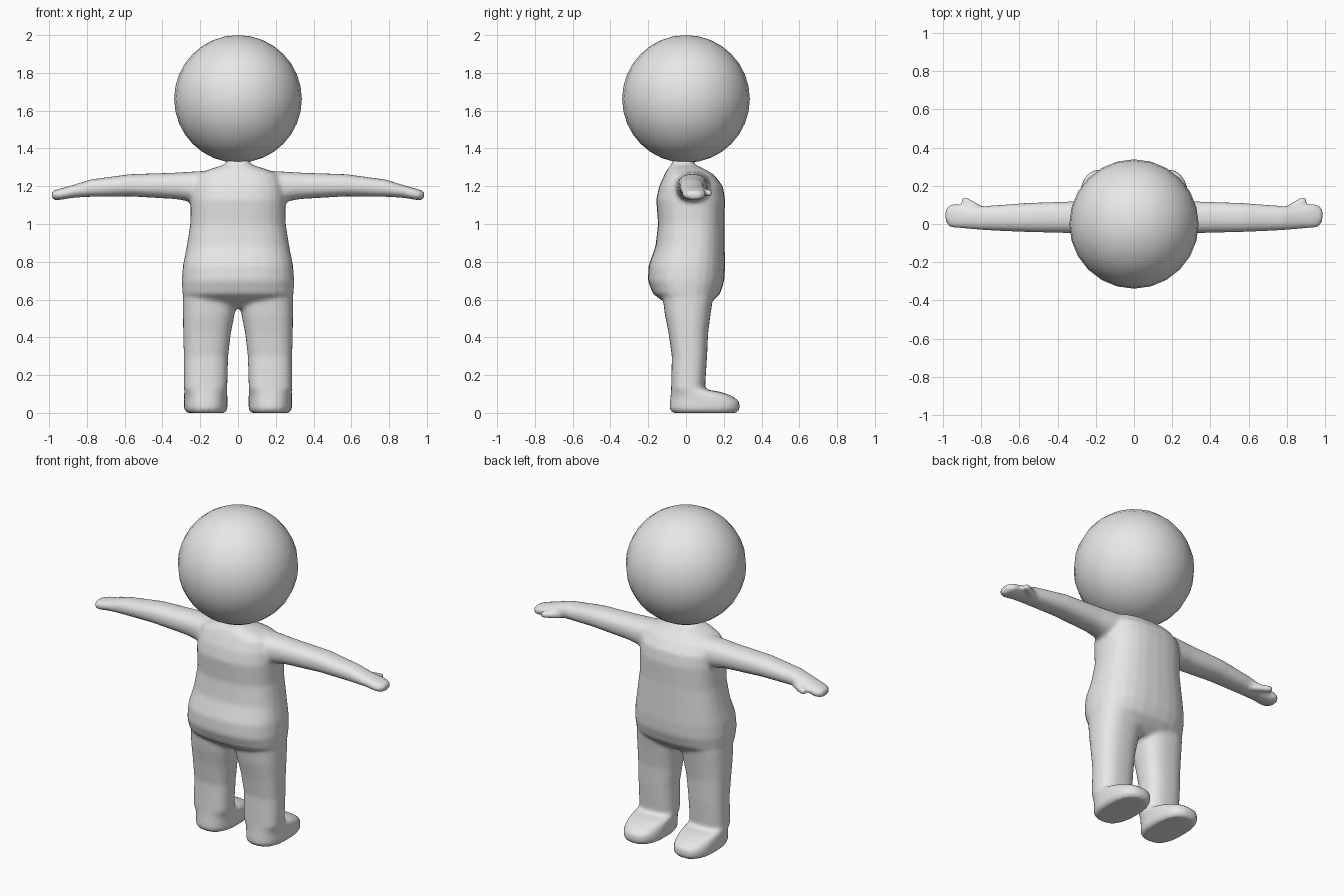
import bpy, bmesh, math

grey = bpy.data.materials.new("plain grey")
grey.diffuse_color = (0.8, 0.8, 0.8, 1)


def loft(bm, axis, sections, power=2.4, n=28):
    """Closed tube of rounded sections: (position, min_a, max_a, min_b, max_b).
    axis 'z': a = x, b = y.  axis 'x': a = y, b = z."""
    rings = []
    for pos, a0, a1, b0, b1 in sections:
        ring = []
        for i in range(n):
            t = 2 * math.pi * i / n
            c, s = math.cos(t), math.sin(t)
            a = (a0 + a1) / 2 + (a1 - a0) / 2 * math.copysign(abs(c) ** (2 / power), c)
            b = (b0 + b1) / 2 + (b1 - b0) / 2 * math.copysign(abs(s) ** (2 / power), s)
            ring.append(bm.verts.new((a, b, pos) if axis == 'z' else (pos, a, b)))
        rings.append(ring)
    faces = [bm.faces.new(rings[0]), bm.faces.new(rings[-1])]
    for lo, hi in zip(rings, rings[1:]):
        for i in range(n):
            j = (i + 1) % n
            faces.append(bm.faces.new((lo[i], lo[j], hi[j], hi[i])))
    return faces


def mirrored(sections, axis, side):
    """Flip sections to the other side in x."""
    if side > 0:
        return sections
    if axis == 'x':
        return [(-p, a0, a1, b0, b1) for p, a0, a1, b0, b1 in sections]
    return [(p, -a1, -a0, b0, b1) for p, a0, a1, b0, b1 in sections]


# section tables
torso = [
    (0.555, -0.20, 0.20, -0.07, 0.09),
    (0.59, -0.28, 0.28, -0.12, 0.14),
    (0.63, -0.295, 0.295, -0.175, 0.18),
    (0.70, -0.298, 0.298, -0.202, 0.203),
    (0.78, -0.292, 0.292, -0.198, 0.207),
    (0.88, -0.272, 0.272, -0.162, 0.205),
    (1.00, -0.253, 0.253, -0.148, 0.203),
    (1.13, -0.252, 0.252, -0.158, 0.207),
    (1.20, -0.245, 0.245, -0.142, 0.195),
    (1.26, -0.22, 0.22, -0.115, 0.15),
    (1.29, -0.15, 0.15, -0.10, 0.10),
    (1.315, -0.07, 0.07, -0.075, 0.045),
    (1.345, -0.055, 0.055, -0.07, 0.04)]
leg = [
    (0.0, 0.068, 0.272, -0.072, 0.27),
    (0.02, 0.056, 0.286, -0.087, 0.286),
    (0.06, 0.056, 0.286, -0.085, 0.283),
    (0.09, 0.056, 0.286, -0.082, 0.245),
    (0.112, 0.057, 0.286, -0.08, 0.18),
    (0.125, 0.057, 0.286, -0.079, 0.10),
    (0.30, 0.052, 0.287, -0.075, 0.112),
    (0.42, 0.038, 0.29, -0.092, 0.117),
    (0.52, 0.018, 0.292, -0.112, 0.13),
    (0.60, 0.005, 0.292, -0.122, 0.142),
    (0.70, 0.005, 0.28, -0.12, 0.15)]
arm = [
    (0.12, -0.06, 0.13, 1.11, 1.285),
    (0.25, -0.055, 0.125, 1.118, 1.277),
    (0.33, -0.048, 0.118, 1.132, 1.272),
    (0.57, -0.042, 0.11, 1.146, 1.264),
    (0.78, -0.033, 0.094, 1.144, 1.236),
    (0.87, -0.025, 0.092, 1.139, 1.208),
    (0.94, -0.022, 0.108, 1.128, 1.188),
    (0.965, -0.015, 0.10, 1.126, 1.18),
    (0.985, 0.012, 0.078, 1.13, 1.175)]
thumb = [
    (0.79, 0.06, 0.09, 1.145, 1.19),
    (0.85, 0.08, 0.126, 1.143, 1.188),
    (0.88, 0.098, 0.142, 1.145, 1.185),
    (0.90, 0.11, 0.14, 1.148, 1.182)]

# body: torso, legs with feet, arms and thumbs fused into one smooth skin
bm = bmesh.new()
loft(bm, 'z', torso, 2.5)
for side in (1, -1):
    loft(bm, 'z', mirrored(leg, 'z', side), 2.5)
    loft(bm, 'x', mirrored(arm, 'x', side), 2.3)
    loft(bm, 'x', mirrored(thumb, 'x', side), 2.2)
bmesh.ops.recalc_face_normals(bm, faces=bm.faces)
mesh = bpy.data.meshes.new("body")
bm.to_mesh(mesh)
bm.free()
mesh.materials.append(grey)
body = bpy.data.objects.new("body", mesh)
bpy.context.collection.objects.link(body)
fuse = body.modifiers.new("fuse", 'REMESH')
fuse.mode = 'VOXEL'
fuse.voxel_size = 0.012
fuse.use_smooth_shade = True
relax = body.modifiers.new("relax", 'SMOOTH')
relax.factor = 0.5
relax.iterations = 6

# head: large ball resting on the neck
bpy.ops.mesh.primitive_uv_sphere_add(segments=24, ring_count=16, radius=0.338,
                                     location=(0, 0, 1.662))
head = bpy.context.object
head.name = "head"
head.data.materials.append(grey)
bpy.ops.object.shade_smooth()
